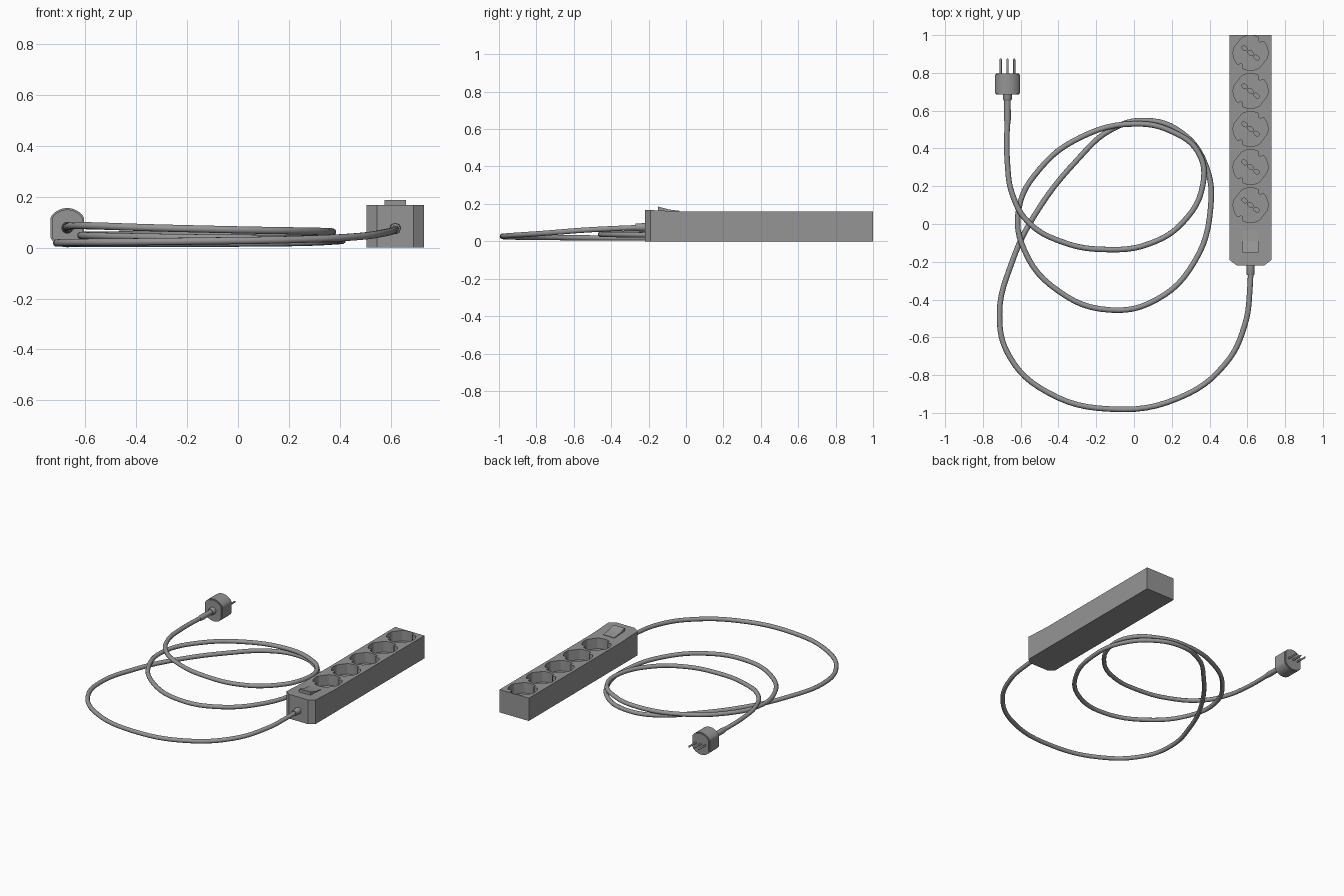
import bpy, bmesh
from math import sin, cos, pi, radians
from mathutils import Matrix, Vector

if "Cube" in bpy.data.objects:
    bpy.data.objects.remove(bpy.data.objects["Cube"])

grey = bpy.data.materials.new("plain grey")
grey.use_nodes = True
grey.diffuse_color = (0.3, 0.3, 0.3, 1)
grey.node_tree.nodes["Principled BSDF"].inputs["Base Color"].default_value = (0.3, 0.3, 0.3, 1)


def finish(name, bm, smooth=None):
    bmesh.ops.recalc_face_normals(bm, faces=bm.faces)
    mesh = bpy.data.meshes.new(name)
    bm.to_mesh(mesh)
    bm.free()
    ob = bpy.data.objects.new(name, mesh)
    bpy.context.collection.objects.link(ob)
    mesh.materials.append(grey)
    if smooth:
        activate(ob)
        bpy.ops.object.shade_smooth_by_angle(angle=radians(smooth))
    return ob


def activate(ob):
    bpy.ops.object.select_all(action='DESELECT')
    ob.select_set(True)
    bpy.context.view_layer.objects.active = ob


def prism(bm, outline, depth):
    """Extrude a closed outline of points along a vector; return its vertices."""
    base = [bm.verts.new(p) for p in outline]
    face = bm.faces.new(base)
    out = bmesh.ops.extrude_face_region(bm, geom=[face], use_keep_orig=True)
    top = [v for v in out["geom"] if isinstance(v, bmesh.types.BMVert)]
    bmesh.ops.translate(bm, verts=top, vec=depth)
    return base + top


def cut(target, cutter):
    cutter.hide_render = True
    activate(target)
    mod = target.modifiers.new("cut", 'BOOLEAN')
    mod.operation, mod.solver, mod.object = 'DIFFERENCE', 'EXACT', cutter
    bpy.ops.object.modifier_apply(modifier=mod.name)
    bpy.data.objects.remove(cutter)


def lathe(name, centre, rings, sides=24):
    """Round part along y from (y, radius) rings, closed at both ends."""
    bm = bmesh.new()
    loops = [[bm.verts.new((centre[0] + r * cos(2 * pi * i / sides), y,
                            centre[1] + r * sin(2 * pi * i / sides)))
              for i in range(sides)] for y, r in rings]
    for a, b in zip(loops, loops[1:]):
        for i in range(sides):
            j = (i + 1) % sides
            bm.faces.new((a[i], a[j], b[j], b[i]))
    bm.faces.new(loops[0])
    bm.faces.new(loops[-1])
    return finish(name, bm, 40)


# Strip housing: chamfered front corners, top rising gently under the switch
MID, HALF, TOP = 0.617, 0.112, 0.158
bm = bmesh.new()
stations = [(-0.22, 0.072, 0.168), (-0.19, HALF, 0.167), (0.0, HALF, TOP), (1.0, HALF, TOP)]
loops = [[bm.verts.new((MID + s * w, y, z)) for s, z in ((-1, 0), (1, 0), (1, h), (-1, h))]
         for y, w, h in stations]
for a, b in zip(loops, loops[1:]):
    for i in range(4):
        j = (i + 1) % 4
        bm.faces.new((a[i], a[j], b[j], b[i]))
bm.faces.new(loops[0])
bm.faces.new(loops[-1])
rim = [e for e in bm.edges if all(v.co.z > 0.1 for v in e.verts) and len(e.link_faces) == 2
       and e.calc_face_angle() > 1]
bmesh.ops.bevel(bm, geom=rim, offset=0.004, segments=1, affect='EDGES')
housing = finish("strip_housing", bm)

# Socket wells: round with guide notches and slight flats, pin axis turned
TURN = radians(-38)
SOCKETS = [0.1 + 0.2015 * i for i in range(5)]


def well_outline():
    pts = []
    for i in range(72):
        a = 2 * pi * i / 72
        r = min(0.092, 0.086 / max(abs(cos(a)), 0.01))
        if abs(abs(sin(a)) - 1) < 0.01:
            r = 0.074
        pts.append(Vector((r * cos(a), r * sin(a), 0)))
    return pts


wells, holes = bmesh.new(), bmesh.new()
for y in SOCKETS:
    place = Matrix.Translation((MID, y, 0.085)) @ Matrix.Rotation(TURN, 4, 'Z')
    prism(wells, [place @ p for p in well_outline()], (0, 0, 0.12))
    for x in (-0.04, 0, 0.04):
        ring = [Vector((x + 0.016 * cos(pi * i / 6), 0.011 * sin(pi * i / 6), -0.03))
                for i in range(12)]
        prism(holes, [place @ p for p in ring], (0, 0, 0.05))
cut(housing, finish("well_cutter", wells))
cut(housing, finish("hole_cutter", holes))

# Rocker switch tilted up toward the front
bm = bmesh.new()
side = [(0.574, y, z) for y, z in ((-0.15, 0.15), (-0.035, 0.15), (-0.035, 0.163),
                                   (-0.09, 0.170), (-0.15, 0.186))]
prism(bm, side, (0.086, 0, 0))
finish("rocker_switch", bm)

# Cable path from the strip, through two coils, to the plug
PLUG = (-0.67, 0.078)
path = [(MID, -0.20, 0.075), (0.615, -0.32, 0.071), (0.585, -0.54, 0.06), (0.48, -0.745, 0.044),
        (0.24, -0.92, 0.032), (-0.12, -0.98, 0.026), (-0.46, -0.89, 0.022), (-0.66, -0.70, 0.02),
        (-0.712, -0.48, 0.018), (-0.645, -0.2, 0.017), (-0.53, 0.04, 0.016), (-0.3, 0.34, 0.016),
        (-0.12, 0.50, 0.016), (0.06, 0.548, 0.018), (0.25, 0.485, 0.02), (0.38, 0.31, 0.026),
        (0.405, 0.08, 0.03), (0.32, -0.2, 0.034), (0.12, -0.40, 0.036), (-0.13, -0.455, 0.038),
        (-0.4, -0.355, 0.042), (-0.58, -0.14, 0.046), (-0.61, 0.08, 0.048), (-0.5, 0.29, 0.05),
        (-0.28, 0.46, 0.051), (0.0, 0.53, 0.053), (0.2, 0.49, 0.055), (0.34, 0.38, 0.058),
        (0.365, 0.21, 0.062), (0.26, 0.01, 0.065), (0.08, -0.105, 0.068), (-0.15, -0.135, 0.073),
        (-0.38, -0.095, 0.079), (-0.56, 0.01, 0.085), (-0.645, 0.16, 0.086),
        (-0.67, 0.32, 0.082), (-0.67, 0.60, 0.078)]
curve = bpy.data.curves.new("cable", 'CURVE')
curve.dimensions = '3D'
curve.bevel_depth, curve.bevel_resolution, curve.resolution_u = 0.0145, 3, 6
curve.use_fill_caps = True
spline = curve.splines.new('BEZIER')
spline.bezier_points.add(len(path) - 1)
for point, co in zip(spline.bezier_points, path):
    point.co = co
    point.handle_left_type = point.handle_right_type = 'AUTO'
cable = bpy.data.objects.new("cable", curve)
bpy.context.collection.objects.link(cable)
curve.materials.append(grey)
activate(cable)
bpy.ops.object.convert(target='MESH')
bpy.ops.object.shade_smooth_by_angle(angle=radians(50))

# Cable sleeves at both ends
lathe("strip_sleeve", (MID, 0.075), [(-0.27, 0.019), (-0.265, 0.021), (-0.21, 0.022)])
lathe("plug_sleeve", PLUG, [(0.53, 0.015), (0.56, 0.019), (0.62, 0.017), (0.66, 0.017)])
lathe("plug_collar", PLUG, [(0.655, 0.02), (0.66, 0.023), (0.70, 0.023)])

# Plug body: round with flattened sides, and a slightly narrower rear
bm = bmesh.new()
outline = []
for i in range(48):
    a = 2 * pi * i / 48
    r = min(0.077, 0.066 / max(abs(cos(a)), 0.01))
    outline.append((PLUG[0] + r * cos(a), 0.685, PLUG[1] + r * sin(a)))
prism(bm, outline, (0, 0.112, 0))
caps = [e for e in bm.edges if abs(e.verts[0].co.y - e.verts[1].co.y) < 0.001]
bmesh.ops.bevel(bm, geom=caps, offset=0.006, segments=2, affect='EDGES')
finish("plug_body", bm, 35)

# Three pins in a row
for label, dx in (("right", -0.036), ("middle", 0), ("left", 0.036)):
    lathe("plug_pin_" + label, (PLUG[0] + dx, PLUG[1]),
          [(0.79, 0.006), (0.87, 0.006), (0.876, 0.003)], 12)
